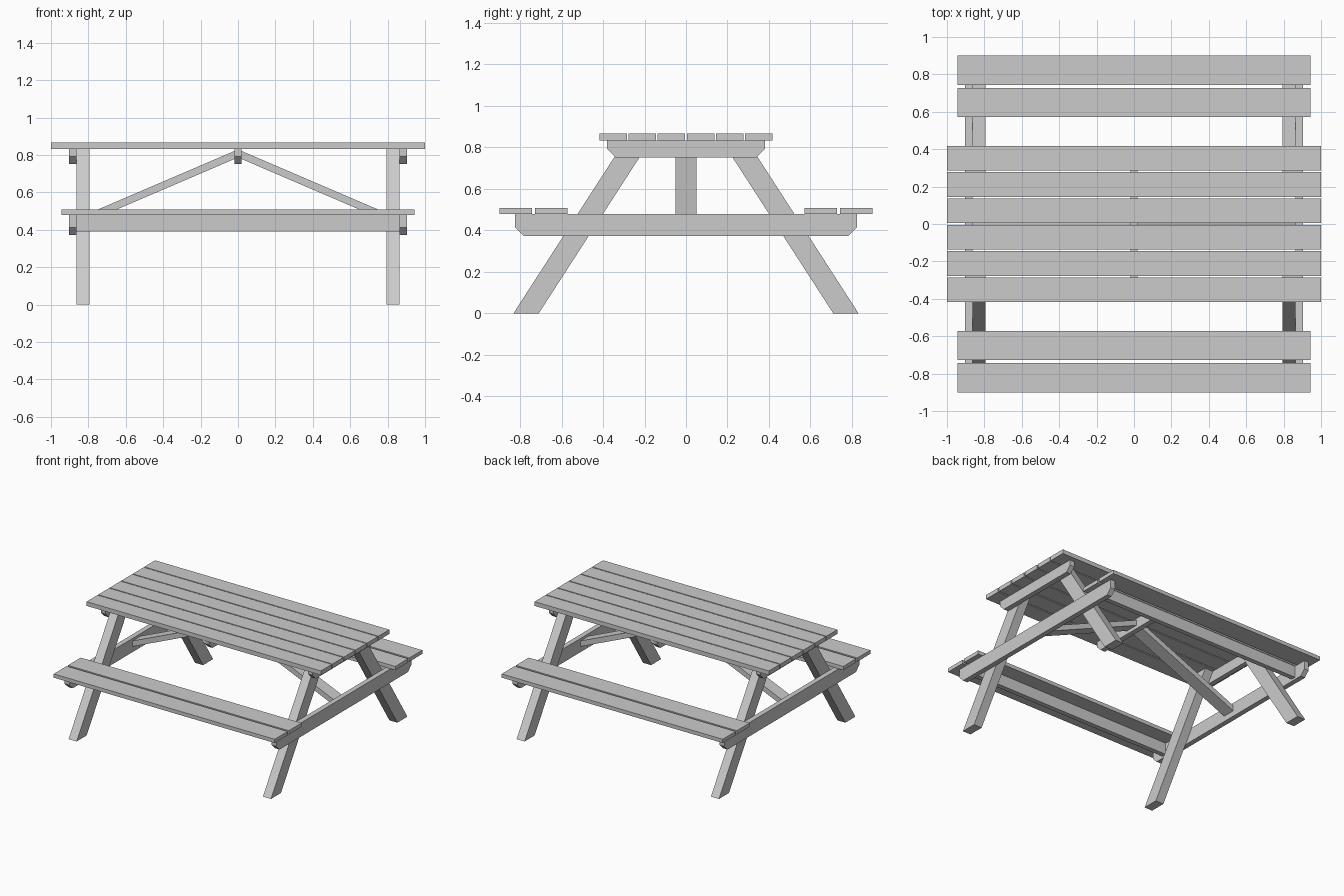
import bpy, bmesh
from mathutils import Vector

if "Cube" in bpy.data.objects:
    bpy.data.objects.remove(bpy.data.objects["Cube"])


def prism(name, profile, offset, depth):
    """Extrude a closed 3D profile by an offset vector times depth."""
    bm = bmesh.new()
    face = bm.faces.new([bm.verts.new(p) for p in profile])
    ext = bmesh.ops.extrude_face_region(bm, geom=[face])
    verts = [g for g in ext["geom"] if isinstance(g, bmesh.types.BMVert)]
    bmesh.ops.translate(bm, verts=verts, vec=Vector(offset) * depth)
    bmesh.ops.recalc_face_normals(bm, faces=bm.faces)
    mesh = bpy.data.meshes.new(name)
    bm.to_mesh(mesh)
    bm.free()
    obj = bpy.data.objects.new(name, mesh)
    bpy.context.collection.objects.link(obj)
    return obj


def along_x(name, yz, x0, x1):
    return prism(name, [(x0, y, z) for y, z in yz], (1, 0, 0), x1 - x0)


def board(name, x, y0, y1, z0, z1):
    return along_x(name, [(y0, z0), (y1, z0), (y1, z1), (y0, z1)], -x, x)


def cross_beam(name, x0, x1, y, z0, z1):
    # beam across the table with its lower corners cut off
    c = 0.04
    along_x(name, [(-y, z1), (-y, z0 + c), (-y + c, z0),
                   (y - c, z0), (y, z0 + c), (y, z1)], x0, x1)


# Tabletop boards
for i in range(6):
    yc = (i - 2.5) * 0.1405
    board("tabletop_board", 1.0, yc - 0.066, yc + 0.066, 0.833, 0.866)

# Bench boards and the rail under each bench
for s in (-1, 1):
    for a, b in ((0.571, 0.727), (0.742, 0.9)):
        board("bench_board", 0.943, *sorted((s * a, s * b)), 0.479, 0.508)
    board("bench_rail", 0.864, *sorted((s * 0.685, s * 0.722)), 0.39, 0.479)

# Middle beam under the tabletop
cross_beam("middle_top_beam", -0.02, 0.02, 0.38, 0.752, 0.833)

for sx in (-1, 1):
    # Outer beams carrying the tabletop and the benches
    x0, x1 = sorted((sx * 0.864, sx * 0.903))
    cross_beam("tabletop_beam", x0, x1, 0.38, 0.752, 0.833)
    cross_beam("bench_beam", x0, x1, 0.823, 0.373, 0.479)

    # Splayed legs
    x0, x1 = sorted((sx * 0.795, sx * 0.864))
    for sy in (-1, 1):
        along_x("leg", [(sy * 0.832, 0), (sy * 0.71, 0),
                        (sy * 0.172, 0.833), (sy * 0.294, 0.833)], x0, x1)

    # Diagonal brace from the middle beam down to the bench beam
    prism("diagonal_brace", [(sx * 0.02, -0.05, 0.778), (sx * 0.02, -0.05, 0.821),
                             (sx * 0.864, -0.05, 0.459), (sx * 0.864, -0.05, 0.416)],
          (0, 1, 0), 0.1)
